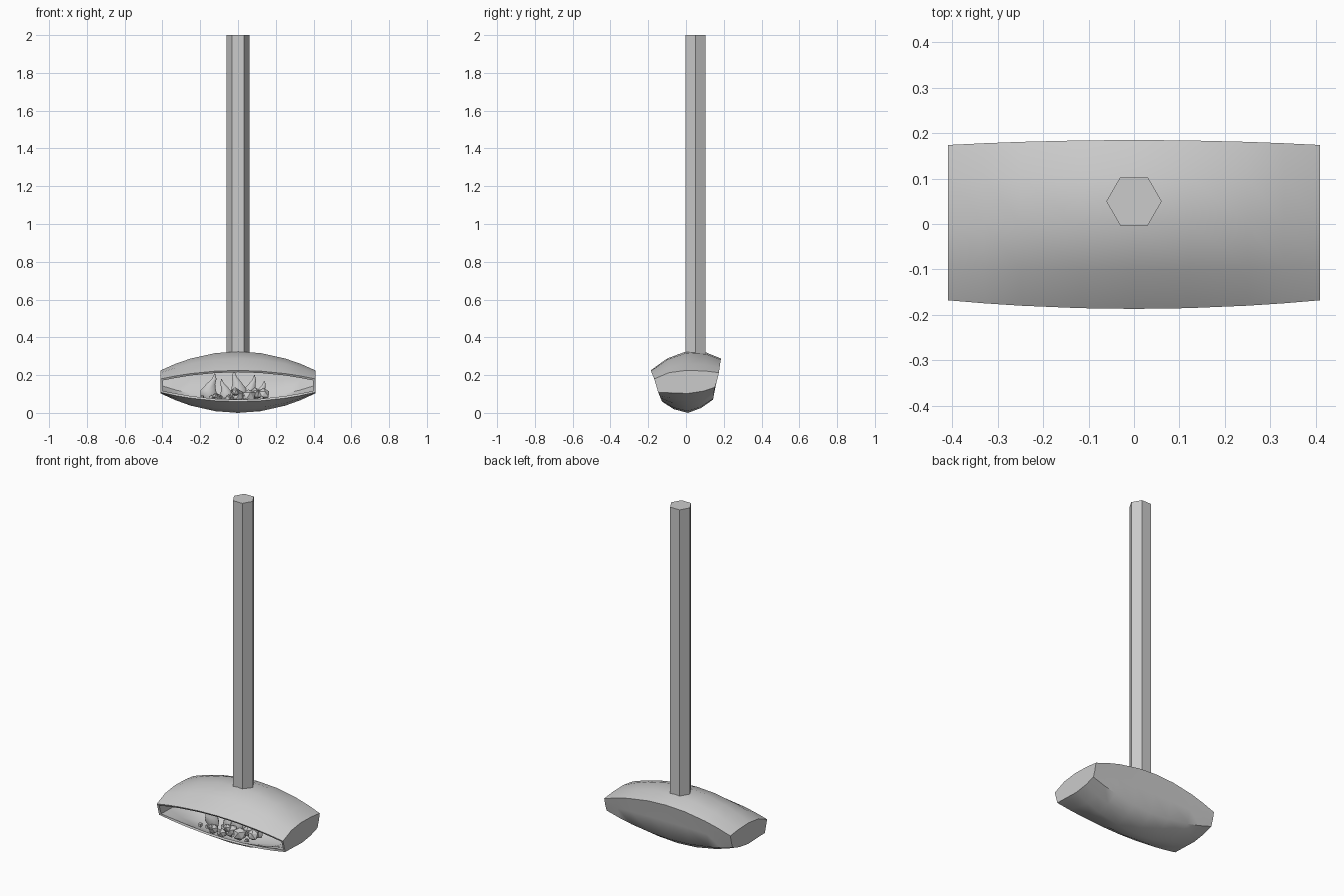
import bpy, bmesh, math, random
from mathutils import Vector

if "Cube" in bpy.data.objects:
    bpy.data.objects.remove(bpy.data.objects["Cube"])

random.seed(4)


def make_object(name, bm, smooth=None):
    bmesh.ops.recalc_face_normals(bm, faces=bm.faces)
    me = bpy.data.meshes.new(name)
    bm.to_mesh(me)
    bm.free()
    ob = bpy.data.objects.new(name, me)
    bpy.context.collection.objects.link(ob)
    if smooth:
        bpy.ops.object.select_all(action='DESELECT')
        ob.select_set(True)
        bpy.context.view_layer.objects.active = ob
        bpy.ops.object.shade_smooth_by_angle(angle=math.radians(smooth))
    return ob


# Pod: side profiles (y, z) at the middle and at the ends, front left open
mid = [(-.127, .06), (-.065, .02), (.01, 0), (.08, .026), (.143, .07), (.163, .18),
       (.185, .288), (.106, .32), (0, .325), (-.1, .288), (-.187, .225)]
end = [(-.147, .108), (-.07, .106), (.01, .103), (.09, .115), (.152, .135), (.164, .17),
       (.174, .213), (.1, .222), (0, .225), (-.09, .213), (-.168, .18)]
bm = bmesh.new()
rings = []
for x in (-.41, -.33, -.25, -.12, 0, .12, .25, .33, .41):
    t = (x / .41) ** 2
    rings.append([bm.verts.new((x, a[0] + (b[0] - a[0]) * t, a[1] + (b[1] - a[1]) * t))
                  for a, b in zip(mid, end)])
for r, s in zip(rings, rings[1:]):
    for i in range(len(mid) - 1):
        bm.faces.new((r[i], r[i + 1], s[i + 1], s[i]))
bm.faces.new(rings[0])
bm.faces.new(rings[-1])
bmesh.ops.recalc_face_normals(bm, faces=bm.faces)
bm.faces.ensure_lookup_table()
# make the end cap face outward so the wall thickness grows inward
if [f for f in bm.faces if len(f.verts) > 4][-1].normal.x < 0:
    bmesh.ops.reverse_faces(bm, faces=bm.faces)
me = bpy.data.meshes.new("fire_pod")
bm.to_mesh(me)
bm.free()
pod = bpy.data.objects.new("fire_pod", me)
bpy.context.collection.objects.link(pod)
wall = pod.modifiers.new("wall", 'SOLIDIFY')
wall.thickness = .012
wall.offset = -1
wall.use_even_offset = True
bpy.context.view_layer.objects.active = pod
pod.select_set(True)
bpy.ops.object.modifier_apply(modifier="wall")
bpy.ops.object.shade_smooth_by_angle(angle=math.radians(50))

# Hexagonal flue
bm = bmesh.new()
hexa = [(.061 * math.cos(k * math.pi / 3), .05 + .061 * math.sin(k * math.pi / 3)) for k in range(6)]
low = [bm.verts.new((x, y, .314)) for x, y in hexa]
top = [bm.verts.new((x, y, 2)) for x, y in hexa]
bm.faces.new(low)
bm.faces.new(top)
for k in range(6):
    j = (k + 1) % 6
    bm.faces.new((low[k], low[j], top[j], top[k]))
make_object("flue", bm)

# Coals: jittered low-poly lumps (x, y, z, radius)
bm = bmesh.new()
lumps = [(-.11, -.07, .075, .032), (-.05, -.08, .07, .028), (0, -.06, .09, .036), (.055, -.06, .09, .04),
         (.09, -.03, .1, .038), (.135, -.05, .1, .036), (-.15, -.02, .08, .028), (-.08, .01, .06, .04),
         (0, .02, .06, .045), (.07, .04, .07, .04), (-.12, -.09, .09, .018), (-.015, -.08, .11, .024)]
for x, y, z, r in lumps:
    vs = bmesh.ops.create_icosphere(bm, subdivisions=1, radius=r)["verts"]
    for v in vs:
        v.co = v.co * random.uniform(.82, 1.12) + Vector((x, y, z))
# loose embers
for k in range(8):
    vs = bmesh.ops.create_cube(bm, size=.018)["verts"]
    c = Vector((-.19 + k * .045, random.uniform(-.1, -.06), .082))
    for v in vs:
        v.co = v.co * random.uniform(.7, 1.1) + c
make_object("coals", bm)


# Flames: hooked teardrops
def flame(name, x0, y0, top_z, r, lean):
    bm = bmesh.new()
    prev = None
    n, base = 8, .06
    for t, w in ((0, .6), (.2, 1), (.4, .9), (.6, .55), (.8, .28), (1, .03)):
        cx = x0 + lean * math.sin(t * 5.2) * (.4 + t)
        ring = [bm.verts.new((cx + r * w * math.cos(a), y0 + .6 * r * w * math.sin(a),
                              base + (top_z - base) * t))
                for a in (k * 2 * math.pi / n for k in range(n))]
        if prev:
            for k in range(n):
                j = (k + 1) % n
                bm.faces.new((prev[k], prev[j], ring[j], ring[k]))
        else:
            bm.faces.new(ring)
        prev = ring
    bm.faces.new(prev)
    make_object(name, bm, 45)


flame("flame_left", -.145, -.02, .21, .045, -.018)
flame("flame_inner_left", -.07, 0, .18, .035, .014)
flame("flame_middle", -.005, -.01, .225, .045, .014)
flame("flame_right", .07, 0, .2, .04, -.014)
flame("flame_far_right", .125, .01, .17, .035, -.012)
